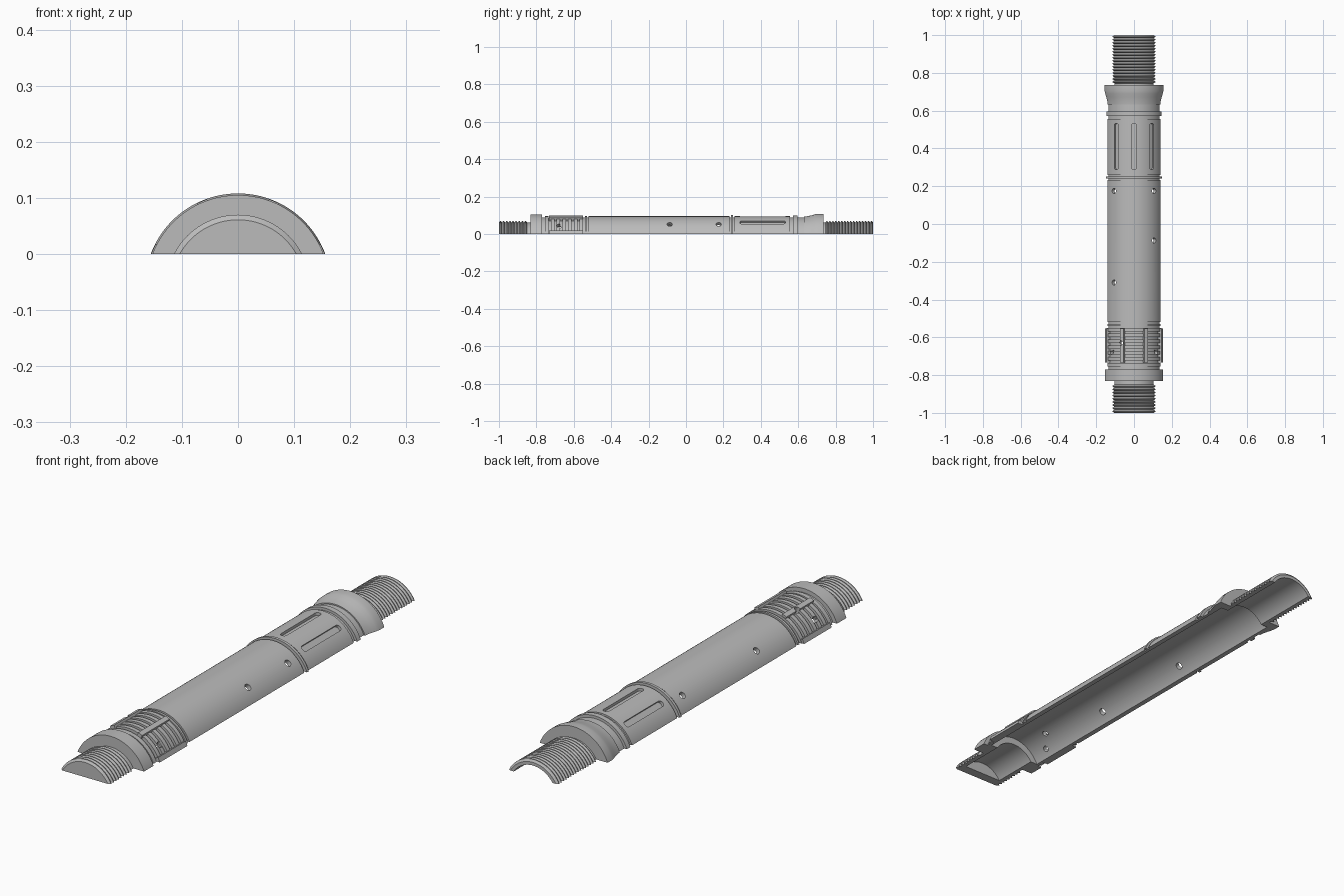
import bpy, bmesh, math
from mathutils import Matrix, Vector

if "Cube" in bpy.data.objects:
    bpy.data.objects.remove(bpy.data.objects["Cube"])

AXIS_Z = -0.058  # the tube axis lies under the cut plane

grey = bpy.data.materials.new("plain_grey")
grey.use_nodes = True
colour = (0.5, 0.5, 0.5, 1)
grey.diffuse_color = colour
grey.node_tree.nodes["Principled BSDF"].inputs["Base Color"].default_value = colour


def make_object(name, bm):
    bmesh.ops.recalc_face_normals(bm, faces=bm.faces[:])
    mesh = bpy.data.meshes.new(name)
    bm.to_mesh(mesh)
    bm.free()
    obj = bpy.data.objects.new(name, mesh)
    bpy.context.collection.objects.link(obj)
    mesh.materials.append(grey)
    return obj


def radial(angle, radius, y):
    """Frame on the tube at an angle from the top, local z pointing outward."""
    return (Matrix.Translation((0, y, AXIS_Z))
            @ Matrix.Rotation(math.radians(angle), 4, 'Y')
            @ Matrix.Translation((0, 0, radius)))


def add_box(bm, matrix, size):
    bmesh.ops.create_cube(bm, size=1, matrix=matrix @ Matrix.Diagonal((*size, 1)))


def add_drill(bm, matrix, radius, depth):
    bmesh.ops.create_cone(bm, cap_ends=True, segments=20, radius1=radius,
                          radius2=radius, depth=depth, matrix=matrix)


def teeth(start, end, count, root, crest):
    """V-shaped thread rings along the axis."""
    pitch = (end - start) / count
    points = []
    for i in range(count):
        y = start + i * pitch
        points += [(y, root), (y + pitch * 0.4, crest), (y + pitch * 0.6, crest)]
    return points + [(end, root)]


def steps(bands):
    """Square-shouldered bands given as start, end, radius."""
    return [p for a, b, r in bands for p in ((a, r), (b, r))]


# Outer profile, front to back
ROOT, CREST, BODY, NECK = 0.119, 0.128, 0.153, 0.146
profile = [(-1, 0)] + teeth(-1, -0.85, 9, ROOT, CREST)
profile += steps([(-0.835, -0.832, ROOT), (-0.832, -0.77, 0.163),
                  (-0.77, -0.755, NECK), (-0.755, -0.735, BODY)])
ribs, grip_start, grip_end = 6, -0.735, -0.55
pitch = (grip_end - grip_start) / ribs
for i in range(ribs):
    y = grip_start + i * pitch
    profile += steps([(y, y + pitch * 0.4, 0.143), (y + pitch * 0.4, y + pitch, 0.156)])
profile += steps([(-0.55, -0.54, NECK), (-0.54, -0.53, BODY), (-0.53, -0.52, NECK),
                  (-0.52, 0.232, BODY), (0.232, 0.24, NECK), (0.24, 0.252, 0.159),
                  (0.252, 0.26, NECK), (0.26, 0.555, BODY), (0.555, 0.572, NECK),
                  (0.572, 0.595, 0.157), (0.595, 0.632, NECK)])
# Flared collar and rear thread
profile += [(0.632, 0.151), (0.65, 0.153), (0.672, 0.158), (0.69, 0.163),
            (0.705, 0.166), (0.735, 0.166), (0.735, ROOT)]
profile += teeth(0.745, 1, 16, ROOT, CREST)
# Bore, back to front, closed at the front
profile += steps([(1, 0.7, 0.106), (0.7, -0.76, 0.134), (-0.76, -0.96, 0.106)])
profile += [(-0.96, 0)]

bm = bmesh.new()
verts = [bm.verts.new((0, y, AXIS_Z + r)) for y, r in profile]
edges = [bm.edges.new(pair) for pair in zip(verts, verts[1:])]
bmesh.ops.spin(bm, geom=verts + edges, cent=(0, 0, AXIS_Z), axis=(0, 1, 0),
               angle=math.tau, steps=128, use_merge=True)
bmesh.ops.remove_doubles(bm, verts=bm.verts[:], dist=1e-5)
tube = make_object("half_tube", bm)

# Raised bars across the grip rings
bm = bmesh.new()
for angle in (-66, -23, 23, 66):
    add_box(bm, radial(angle, 0.152, -0.642), (0.02, 0.18, 0.026))
bars = make_object("grip_bars", bm)

# Cutter for everything below the flat split plane
bm = bmesh.new()
add_box(bm, Matrix.Translation((0, 0, -0.5)), (1, 3, 1))
split_cutter = make_object("split_cutter", bm)

# Cutter for the long round-ended slots
bm = bmesh.new()
for angle in (-38, 0, 38):
    frame = radial(angle, BODY, 0.41)
    before = set(bm.faces)
    bmesh.ops.create_cube(bm, size=1, matrix=frame @ Matrix.Diagonal((0.026, 0.245, 0.024, 1)))
    box_faces = [f for f in bm.faces if f not in before]
    outward = frame.to_3x3() @ Vector((0, 0, 1))
    corners = {e for f in box_faces for e in f.edges
               if abs((e.verts[0].co - e.verts[1].co).normalized().dot(outward)) > 0.9}
    bmesh.ops.bevel(bm, geom=list(corners), offset=0.012, segments=5,
                    profile=0.5, affect='EDGES')
slot_cutter = make_object("slot_cutter", bm)

# Cutter for the pin holes
bm = bmesh.new()
for angle, y in ((-44, 0.175), (44, 0.175), (44, -0.087), (-44, -0.31)):
    add_drill(bm, radial(angle, 0.145, y), 0.014, 0.08)
for angle, y in ((-25, -0.63), (-49, -0.68), (49, -0.68)):
    add_drill(bm, radial(angle, 0.145, y), 0.012, 0.08)
hole_cutter = make_object("hole_cutter", bm)


def cut(obj, *cutters):
    bpy.context.view_layer.objects.active = obj
    for cutter in cutters:
        mod = obj.modifiers.new(cutter.name, 'BOOLEAN')
        mod.operation = 'DIFFERENCE'
        mod.solver = 'EXACT'
        mod.object = cutter
        bpy.ops.object.modifier_apply(modifier=mod.name)


cut(tube, split_cutter, slot_cutter, hole_cutter)
cut(bars, split_cutter, hole_cutter)
for cutter in (split_cutter, slot_cutter, hole_cutter):
    bpy.data.objects.remove(cutter)

# Smooth the round surfaces, keep the machined edges sharp
bpy.ops.object.select_all(action='DESELECT')
for obj in (tube, bars):
    obj.select_set(True)
bpy.context.view_layer.objects.active = tube
bpy.ops.object.shade_smooth_by_angle(angle=math.radians(25))
